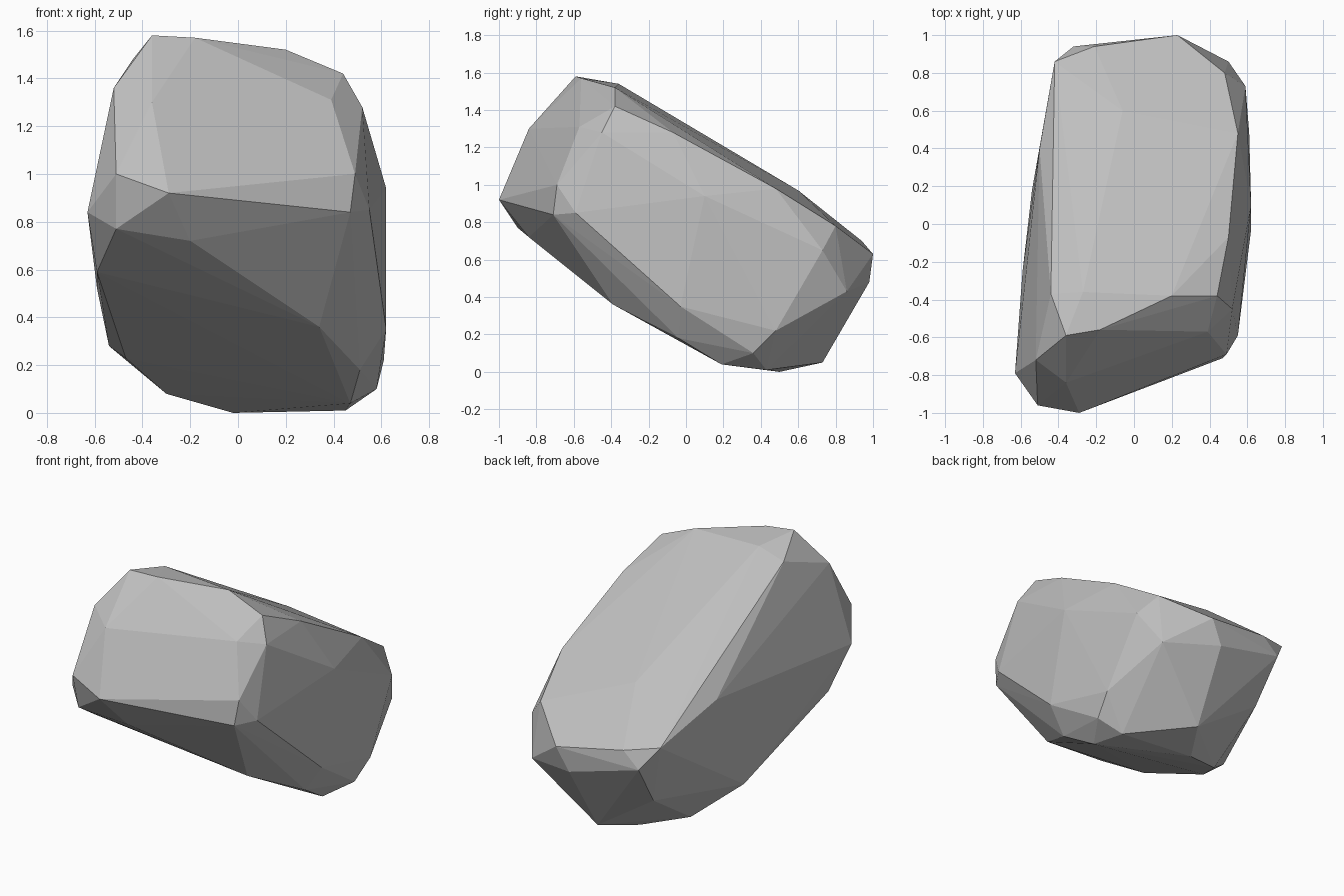
import bpy
import bmesh
from mathutils import Vector

# Remove the default cube
default_cube = bpy.data.objects.get("Cube")
if default_cube:
    bpy.data.objects.remove(default_cube, do_unlink=True)


def make_material(name, colour):
    """Plain flat colour for viewport and render."""
    material = bpy.data.materials.new(name)
    material.use_nodes = True
    material.diffuse_color = colour
    shader = material.node_tree.nodes["Principled BSDF"]
    shader.inputs["Base Color"].default_value = colour
    shader.inputs["Roughness"].default_value = 0.9
    return material


def make_hull(name, outlines, material):
    """Wrap a convex, flat-faceted shell around chipped corner outlines."""
    mesh = bpy.data.meshes.new(name)
    bm = bmesh.new()
    for outline in outlines:
        for corner in outline:
            bm.verts.new(Vector(corner) / 100)  # corners are in hundredths
    hull = bmesh.ops.convex_hull(bm, input=bm.verts[:])
    leftovers = {g for key in ("geom_interior", "geom_unused") for g in hull[key]
                 if isinstance(g, bmesh.types.BMVert)}
    bmesh.ops.delete(bm, geom=list(leftovers), context="VERTS")
    bmesh.ops.recalc_face_normals(bm, faces=bm.faces[:])
    for face in bm.faces:
        face.smooth = False
    bm.to_mesh(mesh)
    bm.free()
    mesh.materials.append(material)
    rock = bpy.data.objects.new(name, mesh)
    bpy.context.scene.collection.objects.link(rock)
    return rock


# Upper rim at the raised front end
crown = [(-36, -59, 158), (-18, -56, 157), (20, -38, 152), (44, -38, 142),
         (52, -45, 128), (39, -57, 131), (-36, -84, 130), (-52, -72, 136),
         (-44, -37, 148), (-27, -36, 154)]

# Blunt front end
nose = [(49, -69, 100), (47, -71, 84), (55, -59, 85), (-29, -100, 92),
        (-51, -96, 100), (-63, -79, 84), (-51, -90, 77), (-20, -84, 72)]

# Sloping top and the two long flanks
back_slope = [(50, -7, 128), (55, 48, 98), (48, 80, 78), (-6, 60, 97),
              (-50, 40, 90), (-42, 86, 74)]
flanks = [(62, 10, 94), (62, -3, 35), (61, 48, 22),
          (-59, -61, 59), (-59, -25, 52), (-54, 18, 28)]

# Underside and the low rear end
base = [(34, -39, 36), (51, -4, 18), (47, 19, 4), (58, 36, 10), (45, 43, 1),
        (-2, 50, 0), (-30, 38, 8), (-47, 8, 23)]
tail = [(59, 73, 65), (50, 86, 43), (23, 100, 63), (15, 98, 48),
        (-21, 94, 70), (-32, 94, 60), (-30, 76, 33), (12, 73, 5)]

stone_grey = make_material("stone grey", (0.52, 0.52, 0.52, 1.0))
make_hull("rock", [crown, nose, back_slope, flanks, base, tail], stone_grey)
